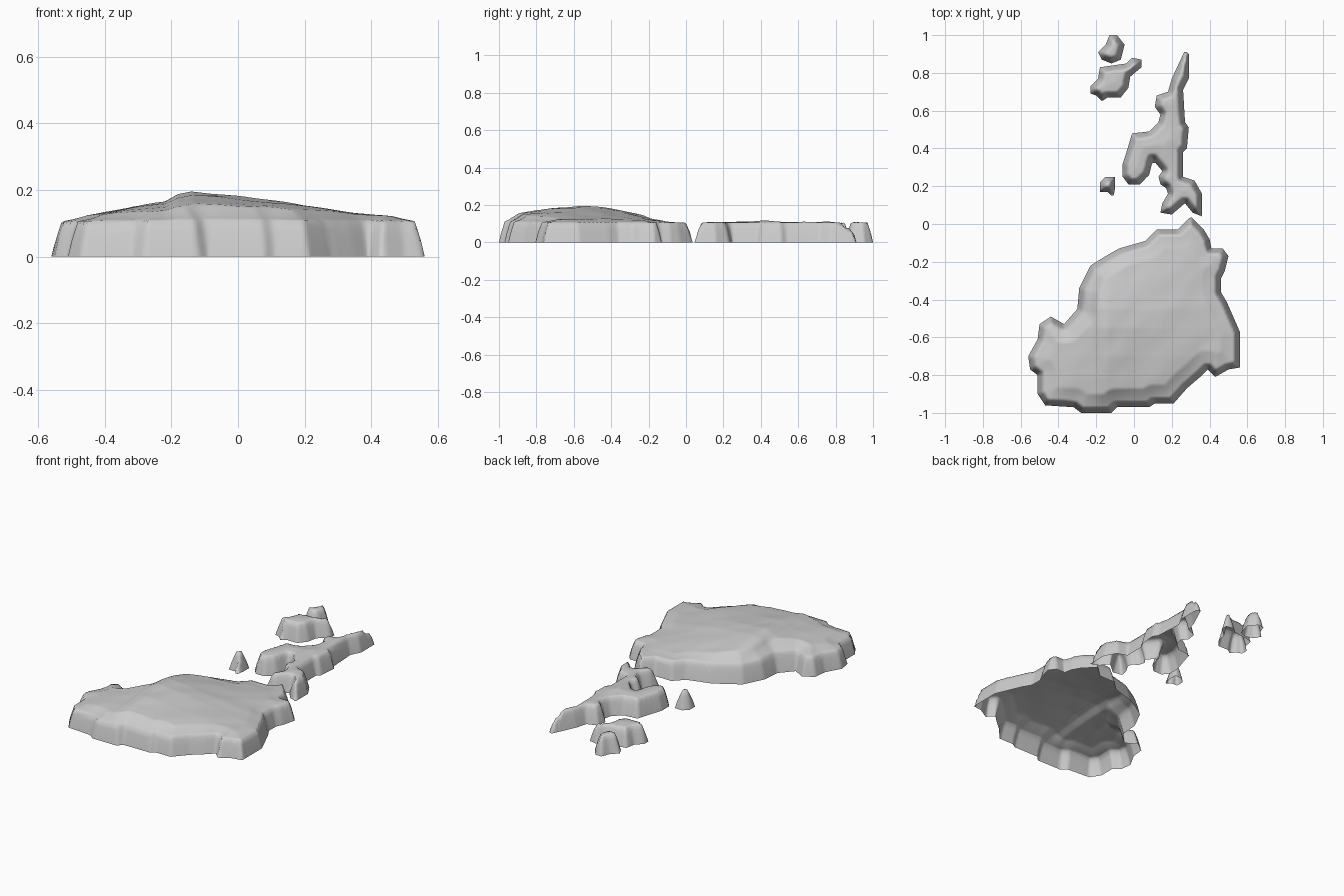
import bpy, bmesh, math
from mathutils import Vector, noise

if "Cube" in bpy.data.objects:
    bpy.data.objects.remove(bpy.data.objects["Cube"])

STEP = 0.01     # surface grid spacing
RIM = 0.105     # height of the coastal cliff
SLOPE = 0.03    # width of the cliff

# Coast outlines (hundredths of a unit, seen from above)
MAINLAND = [(30, 4), (37, -3), (40, -8), (41, -13), (47, -13), (50, -17), (48, -25), (46, -29),
            (46, -36), (49, -41), (56, -57), (56, -76), (50, -77), (43, -81), (39, -77), (35, -81),
            (28, -87), (21, -95), (11, -95), (8, -97), (-9, -97), (-12, -100), (-28, -100),
            (-32, -97), (-47, -96), (-51, -90), (-51, -80), (-55, -77), (-56, -70), (-51, -61),
            (-50, -53), (-44, -49), (-37, -53), (-30, -45), (-29, -34), (-23, -22), (-15, -17),
            (-8, -13), (6, -9), (12, -3), (23, -3)]
LONG_ISLAND = [(27, 92), (29, 90), (29, 77), (26, 71), (27, 54), (29, 51), (28, 40), (26, 38),
               (26, 25), (32, 23), (36, 16), (36, 4), (31, 6), (27, 11), (20, 5), (14, 6),
               (15, 11), (18, 16), (17, 19), (14, 21), (13, 25), (15, 28), (10, 34), (8, 26),
               (3, 21), (-3, 21), (-6, 25), (-6, 32), (-4, 38), (-1, 48), (8, 49), (13, 54),
               (14, 58), (11, 62), (12, 68), (18, 70), (20, 77)]
NORTH_ISLET = [(-13, 100), (-9, 100), (-5, 95), (-7, 87), (-12, 85), (-17, 87), (-19, 91), (-15, 95)]
MID_ISLET = [(-18, 83), (-4, 85), (-1, 88), (4, 87), (4, 83), (-2, 78), (-3, 72), (-7, 67),
             (-14, 67), (-17, 65), (-20, 68), (-23, 69), (-23, 73), (-19, 77)]
TINY_ISLET = [(-15, 25), (-10, 25), (-10, 19), (-11, 14), (-14, 17), (-18, 17), (-18, 22)]

# Skyline of the mainland hill above the rim, across x and along y
HILL_X = [(-.56, .005), (-.46, .02), (-.4, .032), (-.32, .047), (-.22, .06), (-.18, .082), (-.14, .09),
          (-.05, .083), (.05, .07), (.15, .058), (.25, .042), (.35, .025), (.56, .01)]
HILL_Y = [(-1, .35), (-.9, .55), (-.82, .72), (-.7, .9), (-.55, 1), (-.45, .93), (-.3, .62),
          (-.2, .4), (-.1, .18), (.05, .05)]


def lerp_table(table, t):
    for (a, va), (b, vb) in zip(table, table[1:]):
        if t <= b:
            return va + (vb - va) * max(0.0, (t - a) / (b - a))
    return table[-1][1]


def coast(poly, x, y):
    """Signed distance (positive inland) and nearest coast point."""
    best, near, inside = 9.0, (x, y), False
    for i, (x2, y2) in enumerate(poly):
        x1, y1 = poly[i - 1]
        dx, dy = x2 - x1, y2 - y1
        t = min(1, max(0, ((x - x1) * dx + (y - y1) * dy) / (dx * dx + dy * dy)))
        px, py = x1 + t * dx, y1 + t * dy
        d = (px - x) ** 2 + (py - y) ** 2
        if d < best:
            best, near = d, (px, py)
        if (y1 > y) != (y2 > y) and x < x1 + (y - y1) / dy * dx:
            inside = not inside
    return math.sqrt(best) * (1 if inside else -1), near


def height(x, y, d, hill):
    z = RIM * min(1.0, max(0.0, d) / SLOPE) ** 0.8
    inland = min(1.0, max(0.0, d - 0.02) / 0.08)
    bumps = noise.noise(Vector(((x - y) * 7, (x + y) * 4, 1.3)))
    if hill:
        z += inland * (lerp_table(HILL_X, x) * lerp_table(HILL_Y, y) + 0.004 * bumps)
    else:
        z += inland * (0.008 + 0.006 * bumps)
    return z


def island(name, outline, mat, hill=False):
    poly = [(x / 100, y / 100) for x, y in outline]
    xs, ys = zip(*poly)
    x0, y0 = min(xs) - STEP, min(ys) - STEP
    nx = int((max(xs) - x0) / STEP) + 3
    ny = int((max(ys) - y0) / STEP) + 3
    bm = bmesh.new()
    grid = {}
    for i in range(nx):
        for j in range(ny):
            x, y = x0 + i * STEP, y0 + j * STEP
            d, near = coast(poly, x, y)
            if d > -0.6 * STEP:
                grid[i, j] = bm.verts.new((x, y, height(x, y, d, hill)))
    for i, j in list(grid):
        cell = [(i, j), (i + 1, j), (i + 1, j + 1), (i, j + 1)]
        if all(c in grid for c in cell):
            bm.faces.new([grid[c] for c in cell])
    bmesh.ops.delete(bm, geom=[v for v in bm.verts if not v.link_faces], context='VERTS')
    # Pull the open edge exactly onto the shoreline
    for v in bm.verts:
        if v.is_boundary:
            near = coast(poly, v.co.x, v.co.y)[1]
            v.co = (near[0], near[1], 0)
    me = bpy.data.meshes.new(name)
    for f in bm.faces:
        f.smooth = True
    bm.to_mesh(me)
    bm.free()
    me.materials.append(mat)
    ob = bpy.data.objects.new(name, me)
    bpy.context.collection.objects.link(ob)
    return ob


stone = bpy.data.materials.new("plain grey")
stone.diffuse_color = (0.6, 0.6, 0.6, 1)
stone.use_nodes = True
stone.node_tree.nodes["Principled BSDF"].inputs["Base Color"].default_value = stone.diffuse_color

island("mainland", MAINLAND, stone, hill=True)
island("long_island", LONG_ISLAND, stone)
island("north_islet", NORTH_ISLET, stone)
island("middle_islet", MID_ISLET, stone)
island("tiny_islet", TINY_ISLET, stone)
